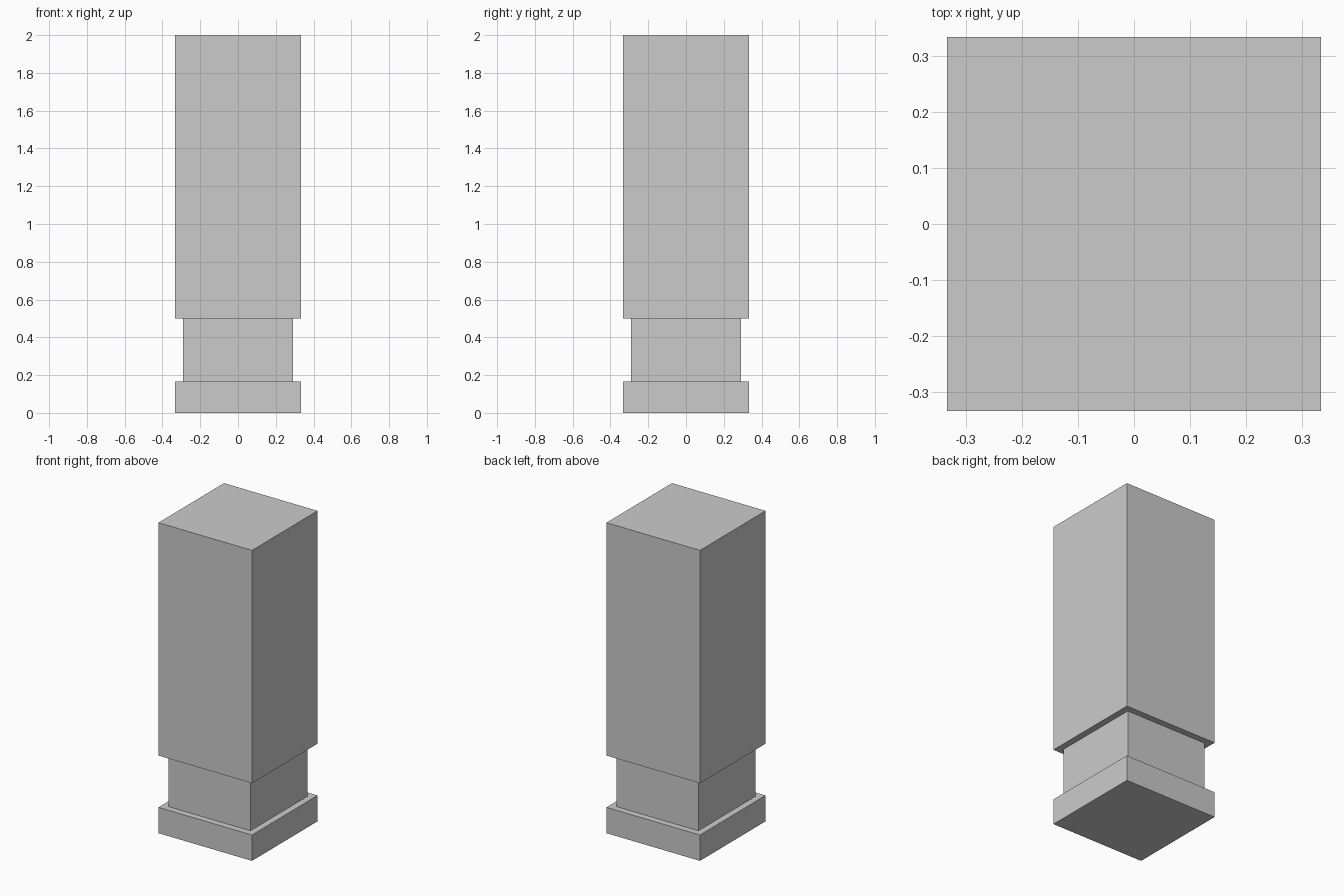
import bpy, bmesh

if "Cube" in bpy.data.objects:
    bpy.data.objects.remove(bpy.data.objects["Cube"])

# Stepped square profile: (half width, height) from bottom to top
BODY, NECK = 0.3333, 0.2917
profile = [(BODY, 0), (BODY, 0.1667), (NECK, 0.1667),
           (NECK, 0.5), (BODY, 0.5), (BODY, 2.0)]

bm = bmesh.new()
rings = [[bm.verts.new((sx * h, sy * h, z))
          for sx, sy in ((-1, -1), (1, -1), (1, 1), (-1, 1))]
         for h, z in profile]

# Walls and ledges of plinth, recessed neck and shaft
for low, high in zip(rings, rings[1:]):
    for i in range(4):
        j = (i + 1) % 4
        bm.faces.new((low[i], low[j], high[j], high[i]))

# Bottom and top caps
bm.faces.new(rings[0][::-1])
bm.faces.new(rings[-1])
bmesh.ops.recalc_face_normals(bm, faces=bm.faces)

mesh = bpy.data.meshes.new("square_pillar")
bm.to_mesh(mesh)
bm.free()
bpy.context.collection.objects.link(bpy.data.objects.new("square_pillar", mesh))
